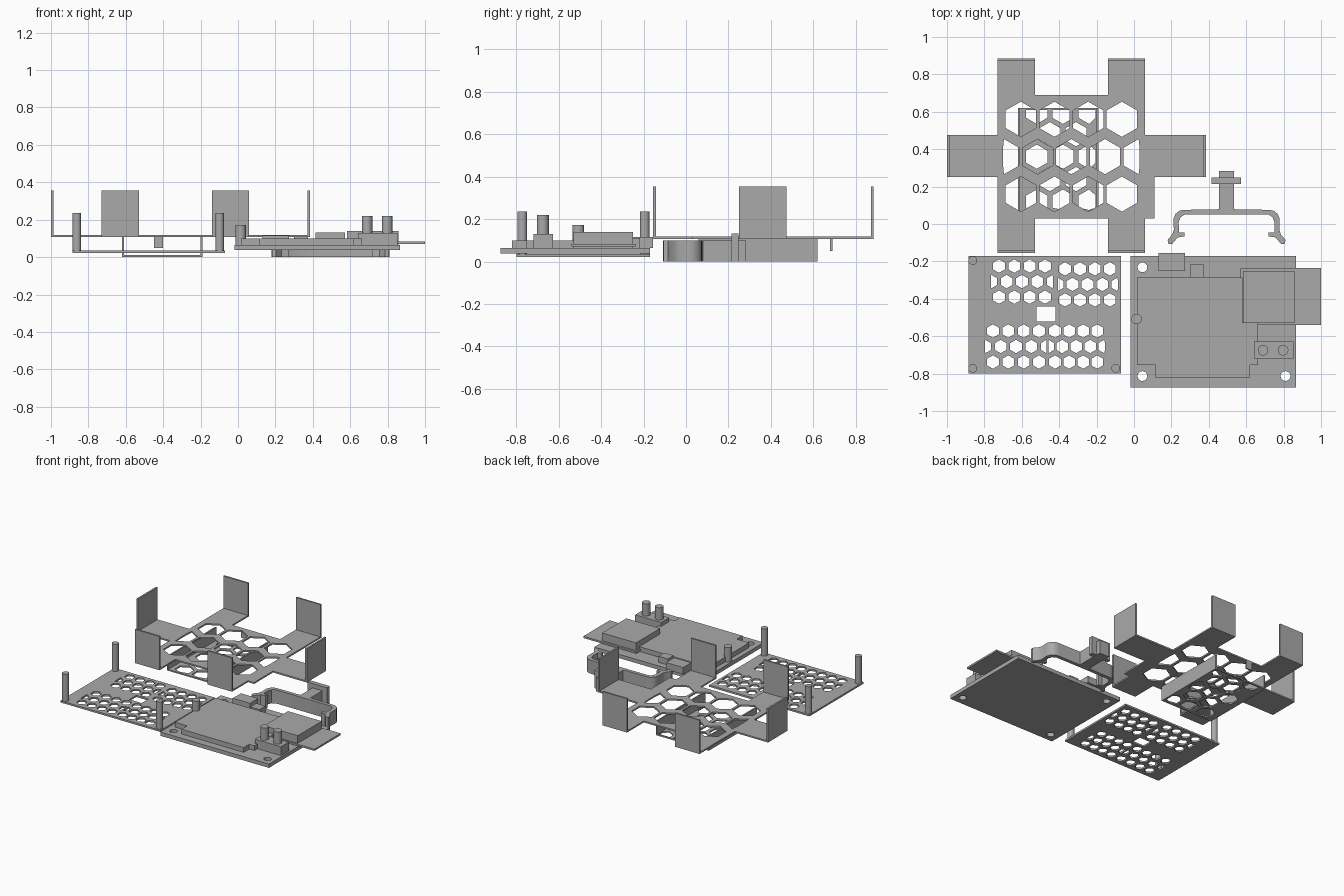
import bpy, bmesh, math
from mathutils import Vector

if "Cube" in bpy.data.objects:
    bpy.data.objects.remove(bpy.data.objects["Cube"])

gray = bpy.data.materials.new("plain_gray")
gray.diffuse_color = (0.4, 0.4, 0.4, 1)
gray.use_nodes = True
gray.node_tree.nodes["Principled BSDF"].inputs["Base Color"].default_value = gray.diffuse_color


def link(name, bm):
    bmesh.ops.recalc_face_normals(bm, faces=bm.faces)
    for f in bm.faces:
        f.smooth = False
        f.material_index = 0
    me = bpy.data.meshes.new(name)
    bm.to_mesh(me)
    bm.free()
    me.materials.append(gray)
    ob = bpy.data.objects.new(name, me)
    bpy.context.collection.objects.link(ob)
    return ob


def box(name, x0, x1, y0, y1, z0, z1):
    bm = bmesh.new()
    bmesh.ops.create_cube(bm, size=1)
    for v in bm.verts:
        v.co = Vector(((x0 + x1) / 2 + v.co.x * (x1 - x0),
                       (y0 + y1) / 2 + v.co.y * (y1 - y0),
                       (z0 + z1) / 2 + v.co.z * (z1 - z0)))
    return link(name, bm)


def smooth(ob):
    bpy.ops.object.select_all(action='DESELECT')
    ob.select_set(True)
    bpy.context.view_layer.objects.active = ob
    bpy.ops.object.shade_smooth_by_angle(angle=math.radians(35))


def post(name, x, y, r, z0, z1):
    bm = bmesh.new()
    bmesh.ops.create_cone(bm, cap_ends=True, segments=32, radius1=r, radius2=r, depth=z1 - z0)
    bmesh.ops.translate(bm, vec=(x, y, (z0 + z1) / 2), verts=bm.verts)
    smooth(link(name, bm))


def plate(name, outline, holes, z0, z1):
    """Flat filled outline with holes, extruded from z0 to z1."""
    cu = bpy.data.curves.new(name + "_profile", 'CURVE')
    cu.dimensions, cu.fill_mode, cu.extrude = '2D', 'BOTH', (z1 - z0) / 2
    for pts in [outline] + holes:
        sp = cu.splines.new('POLY')
        sp.points.add(len(pts) - 1)
        for p, (x, y) in zip(sp.points, pts):
            p.co = (x, y, 0, 1)
        sp.use_cyclic_u = True
    tmp = bpy.data.objects.new(name + "_profile", cu)
    bpy.context.collection.objects.link(tmp)
    me = bpy.data.meshes.new_from_object(tmp.evaluated_get(bpy.context.evaluated_depsgraph_get()))
    bm = bmesh.new()
    bm.from_mesh(me)
    bpy.data.objects.remove(tmp)
    bpy.data.curves.remove(cu)
    bpy.data.meshes.remove(me)
    bmesh.ops.remove_doubles(bm, verts=bm.verts, dist=1e-5)
    bmesh.ops.translate(bm, vec=(0, 0, (z0 + z1) / 2), verts=bm.verts)
    return link(name, bm)


def rect(x0, x1, y0, y1):
    return [(x0, y0), (x1, y0), (x1, y1), (x0, y1)]


def ring(x, y, r, n=28, start=0.0):
    return [(x + r * math.cos(start + 2 * math.pi * i / n),
             y + r * math.sin(start + 2 * math.pi * i / n)) for i in range(n)]


def honeycomb(x0, y0, n, pitch, row, r, lo, hi, rows=range(3), ylo=-9, yhi=9):
    """Staggered hexagons; odd rows have one more, trimmed to the limits."""
    out = []
    for j in rows:
        odd = j % 2
        for k in range(n + odd):
            hexa = ring(x0 + (k - odd / 2) * pitch, y0 - j * row, r, 6, math.pi / 6)
            out.append([(min(max(x, lo), hi), min(max(y, ylo), yhi)) for x, y in hexa])
    return out


# Cross-shaped tray with folded-up end walls
T0, T1, TOP = 0.107, 0.118, 0.355
tray = [(-1, 0.25), (-0.73, 0.25), (-0.73, -0.155), (-0.53, -0.155), (-0.53, 0.03),
        (-0.14, 0.03), (-0.14, -0.155), (0.06, -0.155), (0.06, 0.03), (0.11, 0.03),
        (0.11, 0.25), (0.385, 0.25), (0.385, 0.475), (0.06, 0.475), (0.06, 0.885),
        (-0.14, 0.885), (-0.14, 0.69), (-0.53, 0.69), (-0.53, 0.885), (-0.73, 0.885),
        (-0.73, 0.475), (-1, 0.475)]
plate("tray_plate", tray, honeycomb(-0.605, 0.56, 4, 0.18, 0.2, 0.094, -0.70, 0.03), T0, T1)
W = 0.013
for i, x in enumerate((-0.73, -0.14)):
    box(f"tray_front_wall_{i}", x, x + 0.2, -0.155, -0.155 + W, T0, TOP)
    box(f"tray_back_wall_{i}", x, x + 0.2, 0.885 - W, 0.885, T0, TOP)
box("tray_left_wall", -1, -1 + W, 0.25, 0.475, T0, TOP)
box("tray_right_wall", 0.385 - W, 0.385, 0.25, 0.475, T0, TOP)
box("tray_tab", -0.45, -0.40, 0.68, 0.69, 0.05, T0)

# Perforated channel hanging under the tray
plate("channel_floor", rect(-0.62, -0.19, 0.06, 0.62),
      honeycomb(-0.45, 0.48, 2, 0.14, 0.12, 0.065, -0.60, -0.205, range(-1, 4), 0.075, 0.61),
      0, 0.01)
box("channel_left_wall", -0.62, -0.61, 0.06, 0.62, 0, T0)
box("channel_right_wall", -0.20, -0.19, 0.06, 0.62, 0, T0)

# Vented cover with three posts
vents = [rect(-0.52, -0.42, -0.52, -0.44)]
for x, y, pitch, lo, hi in ((-0.722, -0.225, 0.082, -0.765, -0.433),
                            (-0.369, -0.240, 0.080, -0.407, -0.085),
                            (-0.754, -0.572, 0.082, -0.797, -0.468),
                            (-0.422, -0.572, 0.075, -0.457, -0.155)):
    vents += honeycomb(x, y, 4, pitch, 0.083, 0.036, lo, hi)
plate("cover_plate", rect(-0.885, -0.07, -0.80, -0.17), vents, 0.022, 0.035)
for i, (x, y) in enumerate(((-0.862, -0.195), (-0.862, -0.772), (-0.098, -0.772))):
    post(f"cover_post_{i}", x, y, 0.023, 0.035, 0.235)

# Spring clip: half profile mirrored about its stem
half = [(0.04, 0.283), (0.04, 0.08), (0.06, 0.077), (0.22, 0.076), (0.25, 0.072),
        (0.272, 0.055), (0.284, 0.03), (0.284, 0.012), (0.25, -0.03 + 0.07), (0.25, 0.04)][:8]
half += [(0.282, -0.03), (0.29, -0.055), (0.315, -0.085), (0.312, -0.105), (0.292, -0.108),
         (0.262, -0.072), (0.225, -0.066), (0.225, -0.045), (0.255, -0.045), (0.256, 0.01),
         (0.246, 0.036), (0.225, 0.05), (0.06, 0.051)]
CX = 0.495
clip = [(CX + x, y) for x, y in half] + [(CX - x, y) for x, y in reversed(half)]
smooth(plate("clip_body", clip, [], 0, 0.1))
box("clip_crossbar", 0.415, 0.573, 0.215, 0.248, 0, 0.132)

# Circuit board and its components
plate("board_base", rect(-0.02, 0.865, -0.875, -0.17),
      [ring(x, y, 0.026) for x, y in ((0.045, -0.232), (0.045, -0.813), (0.81, -0.813))],
      0.037, 0.065)
upper = [(0.015, -0.285), (0.015, -0.755), (0.115, -0.755), (0.115, -0.82), (0.62, -0.82),
         (0.62, -0.755), (0.663, -0.755), (0.663, -0.53), (0.58, -0.53), (0.58, -0.285)]
plate("upper_board", upper, [], 0.065, 0.1)
box("side_board", 0.57, 1.0, -0.54, -0.235, 0.07, 0.083)
box("side_module", 0.582, 0.857, -0.53, -0.25, 0.065, 0.14)
box("connector_block", 0.132, 0.272, -0.25, -0.155, 0.065, 0.115)
box("small_chip", 0.30, 0.375, -0.285, -0.217, 0.065, 0.11)
post("round_button", 0.014, -0.508, 0.028, 0.065, 0.172)
box("terminal_block", 0.642, 0.853, -0.72, -0.628, 0.065, 0.13)
for i, x in enumerate((0.69, 0.797)):
    post(f"terminal_pin_{i}", x, -0.675, 0.028, 0.13, 0.22)
